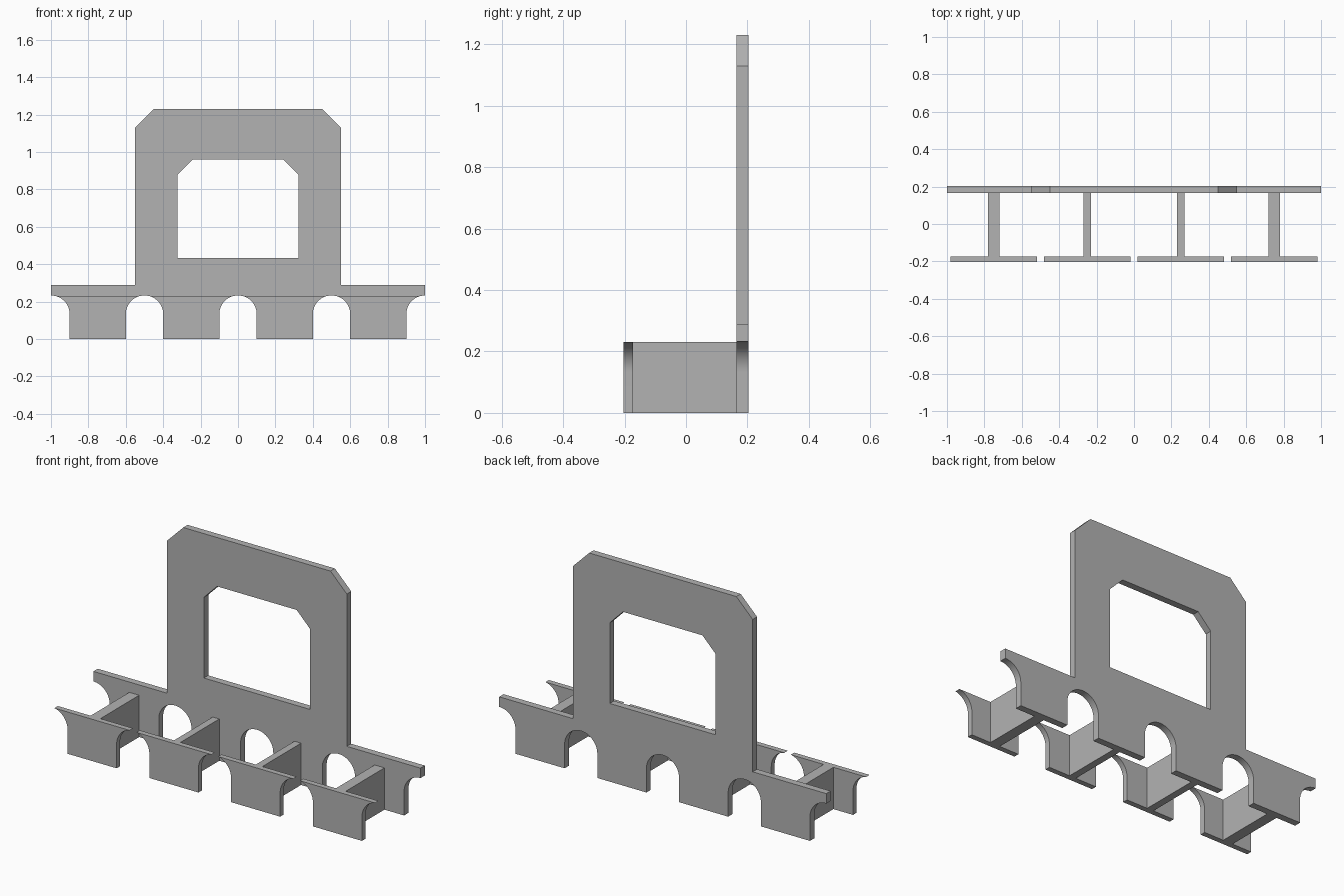
import bpy, bmesh
from math import sin, cos, pi, radians
from mathutils import Vector

if "Cube" in bpy.data.objects:
    bpy.data.objects.remove(bpy.data.objects["Cube"], do_unlink=True)

GREY = (0.45, 0.45, 0.45, 1)
mat = bpy.data.materials.new("plain grey")
mat.use_nodes = True
mat.diffuse_color = GREY
mat.node_tree.nodes["Principled BSDF"].inputs["Base Color"].default_value = GREY

Y_FRONT, Y_BACK = -0.203, 0.203
FRONT_THICK, BACK_THICK = 0.03, 0.038
LEG_TOP = 0.231            # top of front plates and ribs
ARCH_Z, ARCH_R = 0.133, 0.1
SEGS = 14                  # segments per quarter arch
LEGS = (-0.75, -0.25, 0.25, 0.75)


def plate(name, loops, y, thick):
    """Extrude outline loops (x, z), holes included, along +y."""
    bm = bmesh.new()
    edges = []
    for loop in loops:
        vs = [bm.verts.new((x, y, z)) for x, z in loop]
        edges += [bm.edges.new((a, b)) for a, b in zip(vs, vs[1:] + vs[:1])]
    bmesh.ops.triangle_fill(bm, edges=edges, use_beauty=True, normal=Vector((0, -1, 0)))
    ext = bmesh.ops.extrude_face_region(bm, geom=bm.faces[:], use_keep_orig=True)
    moved = [v for v in ext["geom"] if isinstance(v, bmesh.types.BMVert)]
    bmesh.ops.translate(bm, verts=moved, vec=(0, thick, 0))
    bmesh.ops.recalc_face_normals(bm, faces=bm.faces[:])
    mesh = bpy.data.meshes.new(name)
    bm.to_mesh(mesh)
    bm.free()
    mesh.materials.append(mat)
    obj = bpy.data.objects.new(name, mesh)
    bpy.context.collection.objects.link(obj)
    bpy.ops.object.select_all(action="DESELECT")
    obj.select_set(True)
    bpy.context.view_layer.objects.active = obj
    bpy.ops.object.shade_smooth_by_angle(angle=radians(30))
    return obj


def arc(cx, a0, a1, n):
    """Points of an arch centred over cx, between two angles."""
    angles = [a0 + (a1 - a0) * i / n for i in range(n + 1)]
    return [(cx + ARCH_R * cos(a), ARCH_Z + ARCH_R * sin(a)) for a in angles]


def mirrored(half):
    """Close a right-hand half outline with its mirror image."""
    return half + [(-x, z) for x, z in reversed(half)]


# Back panel: scalloped foot, shoulders and a chamfered frame with a window
foot = arc(-1, pi / 2, 0, SEGS)
for cx in (-0.5, 0, 0.5):
    foot += [(cx - ARCH_R, 0)] + arc(cx, pi, 0, 2 * SEGS) + [(cx + ARCH_R, 0)]
foot.insert(SEGS + 1, (-1 + ARCH_R, 0))
foot += [(1 - ARCH_R, 0)] + arc(1, pi, pi / 2, SEGS)
crown = mirrored([(1, 0.288), (0.55, 0.288), (0.55, 1.13), (0.45, 1.23)])
window = mirrored([(0.324, 0.432), (0.324, 0.878), (0.243, 0.96)])
plate("back_panel", [foot + crown, window], Y_BACK - BACK_THICK, BACK_THICK)

# Front legs with flared tops, each joined to the back panel by a rib
flare_end = math_angle = pi / 2 - 0.2
for i, cx in enumerate(LEGS):
    right = [(0.15, 0)] + [(x, min(z, LEG_TOP)) for x, z in arc(0.25, pi, flare_end + 0.4, SEGS)]
    leg = [(cx + x, z) for x, z in mirrored(right)]
    plate(f"front_leg_{i + 1}", [leg], Y_FRONT, FRONT_THICK)
    w = 0.03 if abs(cx) > 0.5 else 0.02
    rib = [(cx - w, 0), (cx + w, 0), (cx + w, LEG_TOP), (cx - w, LEG_TOP)]
    y0 = Y_FRONT + FRONT_THICK
    plate(f"rib_{i + 1}", [rib], y0, Y_BACK - BACK_THICK - y0)
